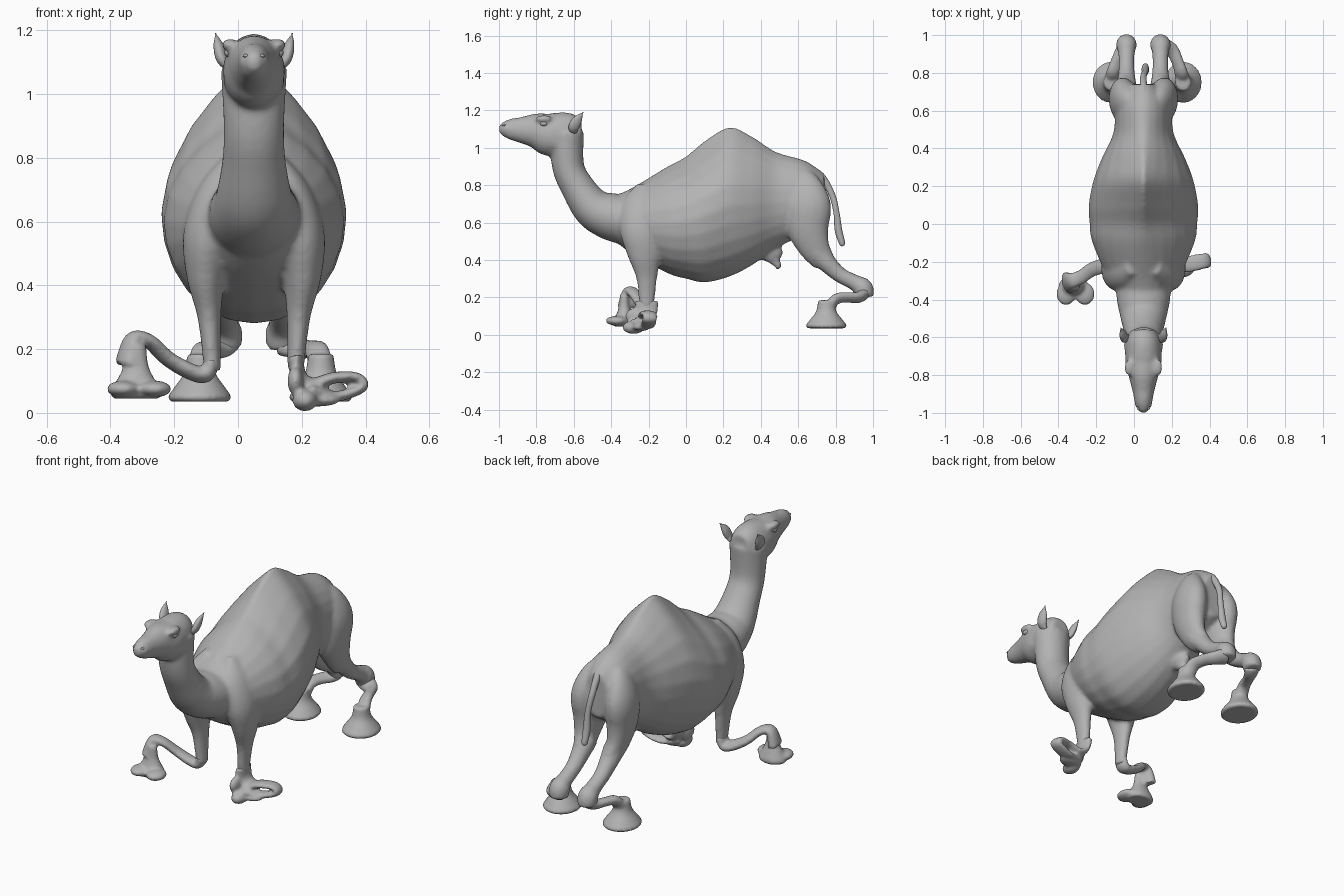
import bpy, bmesh, math
from mathutils import Vector

if "Cube" in bpy.data.objects:
    bpy.data.objects.remove(bpy.data.objects["Cube"], do_unlink=True)

MIDDLE = 0.05      # x of the animal's own centre line
SIDES = 24
SHADE = (0.45, 0.45, 0.45, 1)

grey = bpy.data.materials.new("hide_grey")
grey.use_nodes = True
grey.diffuse_color = SHADE
grey.node_tree.nodes["Principled BSDF"].inputs["Base Color"].default_value = SHADE


def smooth_path(points, steps=6):
    """Catmull-Rom curve through tuples of any length."""
    padded = [points[0], *points, points[-1]]
    result = []
    for before, start, end, after in zip(padded, padded[1:], padded[2:], padded[3:]):
        for step in range(steps):
            t = step / steps
            result.append([
                b + t / 2 * (c - a + t * (2 * a - 5 * b + 4 * c - d + t * (3 * (b - c) + d - a)))
                for a, b, c, d in zip(before, start, end, after)])
    return result + [list(points[-1])]


def skin(bm, rings):
    """Join rings of equal length and cap both ends."""
    loops = [[bm.verts.new(corner) for corner in ring] for ring in rings]
    faces = [bm.faces.new(loops[0][::-1]), bm.faces.new(loops[-1])]
    for first, second in zip(loops, loops[1:]):
        for i in range(SIDES):
            faces.append(bm.faces.new((first[i - 1], first[i], second[i], second[i - 1])))
    bmesh.ops.recalc_face_normals(bm, faces=faces)


def circle_angles():
    return [math.tau * k / SIDES for k in range(SIDES)]


def tube(bm, points, flat=1, side=1):
    """Elliptical tube through (offset from centre line, y, z, half width)."""
    path = smooth_path(points)
    centres = [Vector((MIDDLE + side * offset, y, z)) for offset, y, z, radius in path]
    across = Vector((1, 0, 0))
    rings = []
    for i, centre in enumerate(centres):
        along = centres[min(i + 1, len(centres) - 1)] - centres[max(i - 1, 0)]
        along.normalize()
        across = (across - along * across.dot(along)).normalized()
        up = along.cross(across) * flat
        radius = max(path[i][-1], 0.002)
        rings.append([centre + (across * math.cos(a) + up * math.sin(a)) * radius
                      for a in circle_angles()])
    skin(bm, rings)


def ball(bm, place, size, side=1):
    offset, y, z = place
    verts = bmesh.ops.create_uvsphere(bm, u_segments=SIDES, v_segments=12, radius=1)["verts"]
    bmesh.ops.scale(bm, vec=size, verts=verts)
    bmesh.ops.translate(bm, vec=(MIDDLE + side * offset, y, z), verts=verts)


def bell_foot(bm, place, height, radius, flat, side):
    """Soft foot spreading toward the ground."""
    offset, y, z = place
    profile = [(0, 0.9), (0.1, 1), (0.3, 0.8), (0.6, 0.5), (1, 0.4)]
    tube(bm, [(offset, y, z + height * rise, radius * spread) for rise, spread in profile],
         flat, side)


def finish(name, bm, voxel=None, rounds=4):
    mesh = bpy.data.meshes.new(name)
    bm.to_mesh(mesh)
    bm.free()
    mesh.materials.append(grey)
    for face in mesh.polygons:
        face.use_smooth = True
    obj = bpy.data.objects.new(name, mesh)
    bpy.context.collection.objects.link(obj)
    if voxel:
        blend = obj.modifiers.new("blend", 'REMESH')
        blend.mode, blend.voxel_size, blend.use_smooth_shade = 'VOXEL', voxel, True
        soften = obj.modifiers.new("soften", 'SMOOTH')
        soften.factor, soften.iterations = 0.5, rounds


# Torso stations: y, belly, back, half width; the hump pinches the upper half
body = bmesh.new()
stations = [(-.46, .57, .71, .07), (-.3, .44, .78, .18), (-.1, .33, .9, .27), (0, .3, .955, .285),
            (.1, .28, 1.04, .29), (.23, .31, 1.115, .265), (.35, .37, 1.065, .22),
            (.48, .46, .98, .16), (.64, .54, .93, .14), (.74, .6, .86, .07)]
rings = []
for y, belly, back, half in smooth_path(stations):
    widest = belly + (back - belly) * 0.47
    pinch = 1.1 + 1.1 * math.exp(-((y - 0.18) / 0.24) ** 2)
    ring = []
    for a in circle_angles():
        upper = math.sin(a) > 0
        reach = half * abs(math.cos(a)) ** (pinch if upper else 0.95)
        rise = math.sin(a) * (back - widest if upper else widest - belly)
        ring.append((MIDDLE + math.copysign(reach, math.cos(a)), y, widest + rise))
    rings.append(ring)
skin(body, rings)

# Chest and neck
tube(body, [(0, -.3, .61, .15), (0, -.41, .635, .14), (0, -.5, .68, .12), (0, -.58, .79, .1),
            (0, -.63, .9, .095), (0, -.64, 1.08, .105)], 0.9)
# Head, chin and belly sheath
tube(body, [(0, -.56, 1.08, .06), (0, -.62, 1.08, .09), (0, -.72, 1.07, .097), (0, -.8, 1.09, .08),
            (0, -.88, 1.095, .059), (0, -.95, 1.1, .044), (0, -1, 1.1, .02)], 1.2)
ball(body, (0, -.95, 1.1), (.05, .04, .03))
ball(body, (0, -.94, 1.07), (.04, .04, .02))
ball(body, (0, .45, .44), (.04, .07, .05))
tube(body, [(0, .43, .43, .035), (0, .48, .39, .025), (0, .5, .35, .015)])

for side in (-1, 1):
    # Brow and cheek
    ball(body, (.075, -.76, 1.155), (.028, .045, .02), side)
    ball(body, (.06, -.7, 1.04), (.035, .06, .05), side)
    # Front leg, fading into the shoulder
    tube(body, [(.06, -.22, .8, .03), (.1, -.23, .69, .075), (.14, -.23, .56, .082),
                (.15, -.22, .43, .062), (.14, -.21, .3, .037), (.13, -.21, .13, .026)], 1.5, side)
    # Thigh, then shank down to the hock
    tube(body, [(.04, .6, .88, .02), (.08, .63, .81, .055), (.1, .65, .7, .08), (.1, .65, .58, .075),
                (.1, .685, .47, .055), (.09, .74, .39, .04)], 1.55, side)
    tube(body, [(.09, .7, .44, .06), (.09, .81, .33, .043), (.09, .9, .28, .043),
                (.09, .945, .25, .055), (.09, .955, .2, .05)], 1, side)
finish("camel_body", body, 0.011, 8)

for side, label, lean in ((-1, "right", 0.14), (1, "left", 0.18)):
    # Limp hind shin and spreading foot
    shin = bmesh.new()
    tube(shin, [(.09, .95, .22, .05), (lean - .03, .92, .2, .04), (lean, .86, .2, .035),
                (lean + .02, .8, .19, .038), (lean + .03, .76, .13, .04)], 0.7, side)
    bell_foot(shin, (lean + .03, .75, .035), 0.15, 0.1, 1.1, side)
    finish("hind_foot_" + label, shin, 0.009)

    # Leaf-shaped ear
    ear = bmesh.new()
    tube(ear, [(.08, -.6, 1.08, .01), (.1, -.6, 1.11, .018), (.11, -.58, 1.15, .016),
               (.12, -.55, 1.19, 0)], 1.6, side)
    finish("ear_" + label, ear)

    # Eye and nostril
    eye = bmesh.new()
    ball(eye, (.08, -.76, 1.13), (.013, .02, .014), side)
    finish("eye_" + label, eye)
    nostril = bmesh.new()
    ball(nostril, (.025, -.97, 1.12), (.01, .016, .006), side)
    finish("nostril_" + label, nostril)

# Right front shin arching outward to a two-toed foot
shin = bmesh.new()
tube(shin, [(.13, -.21, .17, .025), (.15, -.21, .12, .025), (.2, -.22, .13, .025),
            (.27, -.24, .17, .023), (.33, -.28, .225, .022), (.38, -.3, .23, .025),
            (.4, -.31, .15, .035)], 1.7, -1)
bell_foot(shin, (.37, -.33, .045), 0.17, 0.08, 0.75, -1)
for toe in (.31, .41):
    ball(shin, (toe, -.37, .075), (.052, .06, .026), -1)
finish("front_foot_right", shin, 0.009)

# Left front shin looping out and back to a crumpled foot
shin = bmesh.new()
tube(shin, [(.13, -.21, .18, .026), (.14, -.21, .12, .023), (.18, -.21, .09, .02), (.25, -.21, .11, .018),
            (.32, -.195, .11, .017), (.34, -.195, .08, .016), (.25, -.21, .05, .017),
            (.16, -.25, .07, .022)], 2.5)
ball(shin, (.16, -.28, .04), (.04, .06, .035))
ball(shin, (.13, -.27, .1), (.025, .055, .045))
ball(shin, (.2, -.24, .04), (.07, .045, .02))
finish("front_foot_left", shin, 0.009)

# Tail with a slightly thicker blunt tuft
tail = bmesh.new()
tube(tail, [(0, .64, .89, .025), (0, .72, .85, .02), (0, .78, .75, .017), (.01, .805, .65, .016),
            (.01, .815, .56, .02), (.01, .835, .49, .016), (.01, .84, .475, .006)])
finish("tail", tail)
